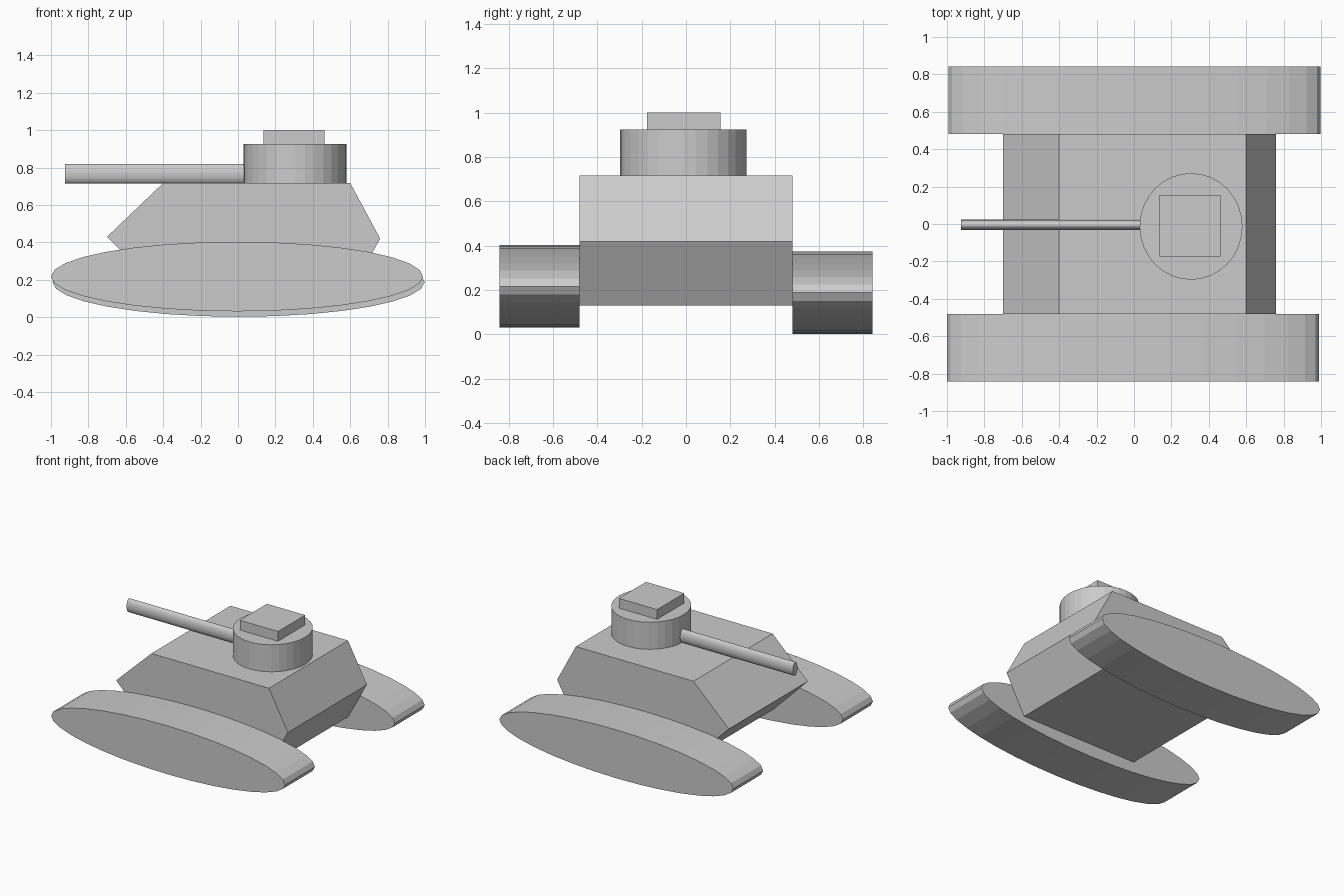
import bpy
import bmesh
from mathutils import Matrix, Vector

if "Cube" in bpy.data.objects:
    bpy.data.objects.remove(bpy.data.objects["Cube"], do_unlink=True)

# One plain grey for the whole vehicle
grey = bpy.data.materials.new("plain grey")
grey.use_nodes = True
colour = (0.6, 0.6, 0.6, 1)
grey.diffuse_color = colour
grey.node_tree.nodes["Principled BSDF"].inputs["Base Color"].default_value = colour


def finish(name, bm):
    bmesh.ops.recalc_face_normals(bm, faces=bm.faces)
    mesh = bpy.data.meshes.new(name)
    bm.to_mesh(mesh)
    bm.free()
    mesh.materials.append(grey)
    obj = bpy.data.objects.new(name, mesh)
    bpy.context.collection.objects.link(obj)
    return obj


def cylinder(name, centre, size, axis):
    """Elliptical cylinder filling a box of the given size."""
    turn = {"x": Matrix.Rotation(1.5707963, 4, "Y"),
            "y": Matrix.Rotation(1.5707963, 4, "X"),
            "z": Matrix.Identity(4)}[axis]
    bm = bmesh.new()
    bmesh.ops.create_cone(bm, cap_ends=True, segments=32,
                          radius1=0.5, radius2=0.5, depth=1)
    bm.transform(Matrix.Translation(centre) @ Matrix.Diagonal((*size, 1)) @ turn)
    return finish(name, bm)


def box(name, centre, size):
    bm = bmesh.new()
    bmesh.ops.create_cube(bm, size=1)
    bm.transform(Matrix.Translation(centre) @ Matrix.Diagonal((*size, 1)))
    return finish(name, bm)


# Hull: six-sided profile extruded across the width
profile = [(-0.4, 0.13), (0.6, 0.13), (0.76, 0.42),
           (0.6, 0.717), (-0.4, 0.717), (-0.7, 0.43)]
bm = bmesh.new()
side = bm.faces.new([bm.verts.new((x, -0.48, z)) for x, z in profile])
grown = bmesh.ops.extrude_face_region(bm, geom=[side], use_keep_orig=True)
new_verts = [v for v in grown["geom"] if isinstance(v, bmesh.types.BMVert)]
bmesh.ops.translate(bm, verts=new_verts, vec=Vector((0, 0.96, 0)))
finish("hull", bm)

# Oval tracks, one sitting slightly lower than the other
cylinder("right_track", (-0.005, -0.661, 0.217), (1.99, 0.362, 0.372), "y")
cylinder("left_track", (0.003, 0.661, 0.188), (1.99, 0.362, 0.372), "y")

# Turret, hatch and gun
cylinder("turret", (0.305, -0.013, 0.82), (0.55, 0.57, 0.21), "z")
box("hatch", (0.3, -0.01, 0.955), (0.325, 0.33, 0.09))
cylinder("gun_barrel", (-0.43, -0.005, 0.767), (0.99, 0.056, 0.104), "x")
